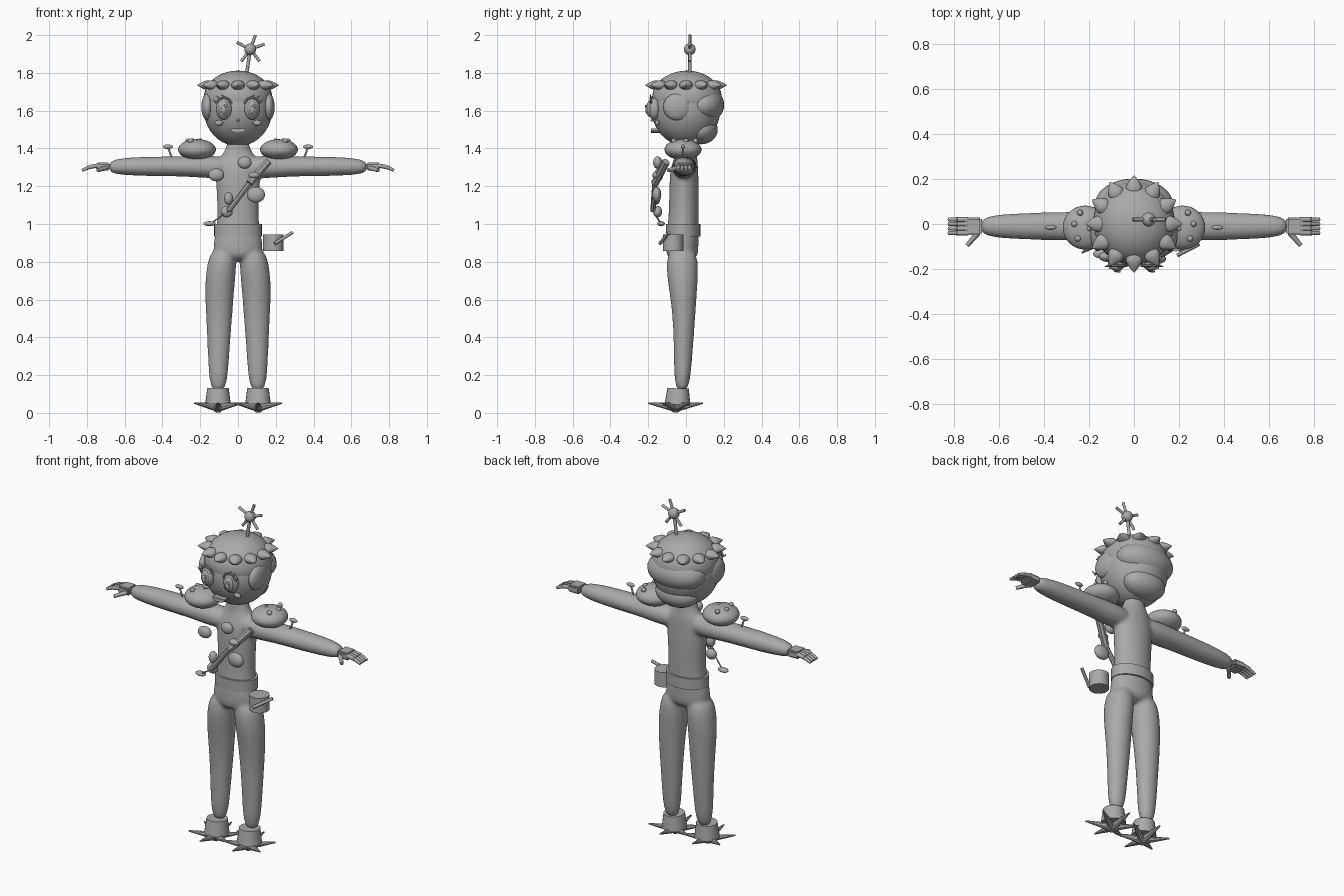
import bpy, bmesh, math
from mathutils import Vector, Matrix, Euler

cube = bpy.data.objects.get("Cube")
if cube:
    bpy.data.objects.remove(cube, do_unlink=True)

grey = bpy.data.materials.new("plain_grey")
grey.use_nodes = True
COLOUR = (0.4, 0.4, 0.4, 1)
grey.diffuse_color = COLOUR
grey.node_tree.nodes["Principled BSDF"].inputs["Base Color"].default_value = COLOUR


def finish(name, bm, smooth=True):
    bmesh.ops.recalc_face_normals(bm, faces=bm.faces)
    for f in bm.faces:
        f.smooth = smooth
    for e in bm.edges:
        if len(e.link_faces) == 2 and e.calc_face_angle() > 0.7:
            e.smooth = False
    mesh = bpy.data.meshes.new(name)
    bm.to_mesh(mesh)
    bm.free()
    mesh.materials.append(grey)
    ob = bpy.data.objects.new(name, mesh)
    bpy.context.collection.objects.link(ob)
    return ob


def blob(name, loc, radii, rot=(0, 0, 0), pointed=False, seg=24):
    bm = bmesh.new()
    bmesh.ops.create_uvsphere(bm, u_segments=seg, v_segments=seg // 2, radius=1)
    if pointed:  # narrow the +x half to a tip
        for v in bm.verts:
            if v.co.x > 0:
                k = math.sqrt(max(0, 1 - v.co.x))
                v.co.y *= k
                v.co.z *= k
    m = Matrix.LocRotScale(Vector(loc), Euler(rot), Vector(radii))
    bmesh.ops.transform(bm, matrix=m, verts=bm.verts)
    return finish(name, bm)


def rod(name, a, b, r1, r2=None, seg=12):
    a, b = Vector(a), Vector(b)
    bm = bmesh.new()
    bmesh.ops.create_cone(bm, cap_ends=True, segments=seg, radius1=r1,
                          radius2=r1 if r2 is None else r2, depth=(b - a).length)
    turn = (b - a).to_track_quat('Z', 'Y')
    bmesh.ops.transform(bm, matrix=Matrix.LocRotScale((a + b) / 2, turn, None), verts=bm.verts)
    return finish(name, bm, seg > 4)


def box(name, loc, size):
    bm = bmesh.new()
    bmesh.ops.create_cube(bm, size=1)
    bmesh.ops.transform(bm, matrix=Matrix.LocRotScale(Vector(loc), None, Vector(size)), verts=bm.verts)
    bmesh.ops.bevel(bm, geom=bm.edges[:], offset=0.008, segments=2, affect='EDGES')
    return finish(name, bm)


def loft(bm, rings, u, v, seg=16):
    """Tube through (centre, radius along u, radius along v) rings."""
    loops = []
    for c, ru, rv in rings:
        loops.append([bm.verts.new(Vector(c) + Vector(u) * ru * math.cos(t) + Vector(v) * rv * math.sin(t))
                      for t in (math.tau * i / seg for i in range(seg))])
    for p, q in zip(loops, loops[1:]):
        for i in range(seg):
            j = (i + 1) % seg
            bm.faces.new((p[i], p[j], q[j], q[i]))
    bm.faces.new(loops[0][::-1])
    bm.faces.new(loops[-1])


X, Y, Z = (1, 0, 0), (0, 1, 0), (0, 0, 1)

# Body: torso, arms and legs blended into one skin
bm = bmesh.new()
torso = [(.8, -.02, .12, .085), (.88, -.02, .14, .088), (.95, -.018, .12, .086), (1.05, -.012, .108, .08),
         (1.2, -.01, .118, .08), (1.3, -.01, .125, .075), (1.35, 0, .105, .062), (1.39, 0, .062, .052),
         (1.48, 0, .055, .05)]
loft(bm, [((0, y, z), rx, ry) for z, y, rx, ry in torso], X, Y)
leg = [(.1, .105, -.022, .047, .04), (.3, .103, -.015, .057, .05), (.5, .1, -.01, .07, .06),
       (.65, .098, -.015, .079, .075), (.75, .09, -.02, .081, .087), (.88, .075, -.02, .072, .08)]
arm = [(.03, 1.3, .06, .05), (.15, 1.302, .07, .065), (.25, 1.305, .066, .054),
       (.45, 1.305, .062, .054), (.6, 1.305, .055, .048), (.69, 1.302, .038, .034)]
for s in (-1, 1):
    loft(bm, [((s * x, y, z), rx, ry) for z, x, y, rx, ry in leg], X, Y)
    loft(bm, [((s * x, -.01, z), ry, rz) for x, z, ry, rz in arm], Y, Z)
body = finish("body", bm)
sub = body.modifiers.new("round", 'SUBSURF')
sub.levels = sub.render_levels = 2
remesh = body.modifiers.new("blend", 'REMESH')
remesh.mode = 'VOXEL'
remesh.voxel_size = 0.01
remesh.use_smooth_shade = True
relax = body.modifiers.new("relax", 'SMOOTH')
relax.iterations = 8

# Belt
bm = bmesh.new()
loft(bm, [((0, -.015, z), .126, .091) for z in (.935, 1.0)], X, Y, 32)
finish("belt", bm)

# Head, cap and hair
blob("head", (0, 0, 1.61), (.182, .182, .198), seg=40)
blob("cap", (0, .005, 1.665), (.182, .185, .147), seg=40)
blob("back_hair", (0, .085, 1.63), (.175, .117, .1), seg=32)
blob("nape_hair", (0, .08, 1.5), (.13, .088, .078), seg=32)
for i in range(12):
    a = math.tau * i / 12
    blob("petal", (.165 * math.cos(a), .165 * math.sin(a), 1.735), (.052, .036, .026),
         (0, 0, a), pointed=True)

# Face
for s in (-1, 1):
    blob("side_hair", (s * .162, -.045, 1.62), (.032, .076, .072))
    blob("eye", (s * .075, -.17, 1.61), (.042, .032, .058), (0, 0, s * .25))
    blob("iris", (s * .076, -.193, 1.61), (.027, .017, .042))
    blob("pupil", (s * .076, -.207, 1.605), (.014, .008, .022))
    blob("eye_glint", (s * .076 + .01, -.212, 1.625), (.007, .005, .009), seg=12)
    arc = [(s * (.075 + .046 * math.cos(t)), -.186, 1.612 + .058 * math.sin(t))
           for t in (.5, 1.05, 1.6, 2.15, 2.7)]
    for p, q in zip(arc, arc[1:]):
        rod("eyelid", p, q, .006, seg=8)
    for p in arc[:3]:
        rod("eyelash", p, (p[0] + s * .016, -.19, p[2] + .018), .005, .001, seg=8)
    blob("cheek", (s * .102, -.152, 1.535), (.022, .012, .015))
blob("nose", (0, -.178, 1.55), (.008, .01, .007), seg=12)
bm = bmesh.new()
loft(bm, [((0, y, 1.502), .04, .02) for y in (-.184, -.14)], X, Z, 24)
for v in bm.verts:  # flat upper lip, round lower lip
    v.co.z = min(v.co.z, 1.502 + .003)
finish("mouth", bm)

# Antenna with a star of rays
star = Vector((.065, .02, 1.925))
rod("antenna", (.045, .02, 1.79), star, .009)
blob("star_ball", star, (.031, .031, .031))
for deg in (20, 70, 153, 233, 308):
    a = math.radians(deg)
    rod("star_ray", star, star + Vector((math.cos(a), 0, math.sin(a))) * .08, .008)

# Shoulder pads, beads, mushrooms, hands and feet
for s in (-1, 1):
    blob("shoulder_pad", (s * .217, -.016, 1.394), (.1, .098, .055), seg=32)
    for x, y in ((.24, .05), (.265, .0), (.25, -.065), (.2, -.02)):
        blob("pad_bead", (s * x, y, 1.439), (.014, .014, .014), seg=12)
    rod("mushroom_stem", (s * .35, -.015, 1.35), (s * .37, -.015, 1.405), .005)
    blob("mushroom_cap", (s * .371, -.015, 1.409), (.026, .011, .012))

    box("palm", (s * .714, -.01, 1.304), (.075, .08, .042))
    for y in (-.04, -.02, 0, .02):
        knuckle = (s * .785, y, 1.302)
        rod("finger", (s * .74, y, 1.31), knuckle, .011)
        rod("fingertip", knuckle, (s * .826, y, 1.284), .0105, .008)
    rod("thumb", (s * .695, -.04, 1.298), (s * .742, -.095, 1.284), .013, .01)

    rod("boot_cuff", (s * .106, -.045, .045), (s * .106, -.042, .13), .068, .057, 24)
    for i in range(6):
        a = math.tau * i / 6 + math.pi / 2
        d = Vector((math.cos(a), math.sin(a), 0))
        base = Vector((s * .106, -.055, .026))
        rod("toe", base - d * .015, base + d * .145 + Vector((0, 0, .026)), .026, .004, 8)

# Chest strap: stick, thin stem, leaf and round ornaments
bend, low, tip = (.06, -.165, 1.215), (-.05, -.175, 1.07), (-.14, -.135, 1.005)
rod("strap_upper", (.16, -.105, 1.33), bend, .021, seg=8)
rod("strap_lower", bend, low, .014, seg=8)
rod("strap_stem", low, tip, .004, seg=8)
blob("leaf", (-.15, -.132, 1.002), (.032, .02, .013))
for x, y, z, rx, rz in ((.035, -.15, 1.325, .037, .033), (-.115, -.145, 1.26, .042, .034),
                        (.095, -.155, 1.155, .048, .042), (-.05, -.16, 1.135, .024, .034),
                        (-.06, -.15, 1.065, .032, .03), (.085, -.155, 1.258, .03, .018)):
    blob("ornament", (x, y, z), (rx, .024, rz))

# Hip pot with its stick
rod("hip_pot", (.187, -.068, .858), (.187, -.068, .945), .054, seg=24)
rod("pot_stick", (.195, -.138, .897), (.288, -.09, .955), .009)
